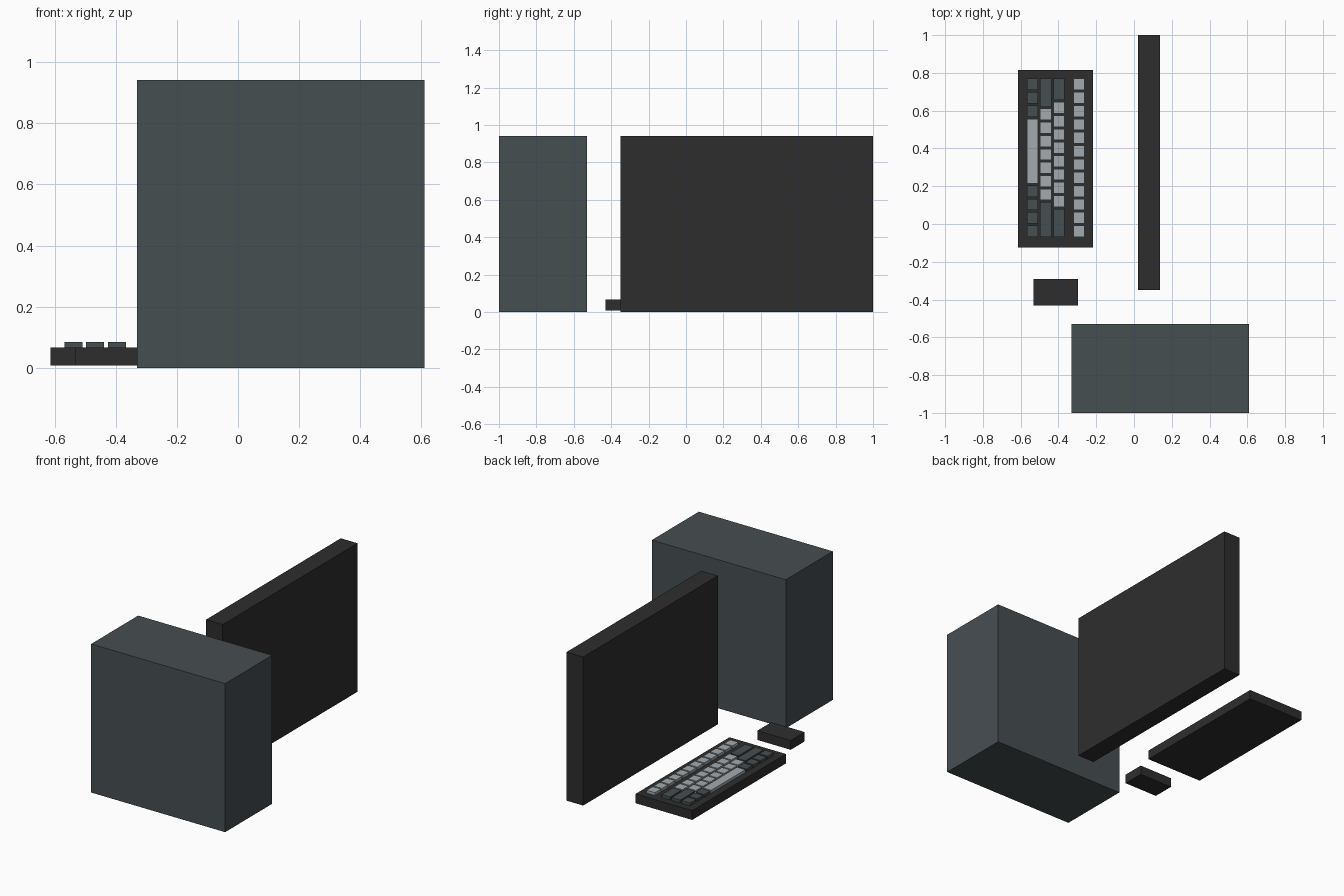
import bpy

cube = bpy.data.objects.get("Cube")
if cube:
    bpy.data.objects.remove(cube, do_unlink=True)


def material(name, color):
    m = bpy.data.materials.new(name)
    m.use_nodes = True
    m.diffuse_color = (*color, 1)
    m.node_tree.nodes["Principled BSDF"].inputs["Base Color"].default_value = (*color, 1)
    return m


slate = material("slate grey", (0.062, 0.077, 0.083))
black = material("soft black", (0.027, 0.027, 0.027))
pale = material("pale grey", (0.36, 0.40, 0.42))


def box(name, x, y, z, mat):
    """Box spanning the (low, high) ranges x, y and z."""
    spans = (x, y, z)
    bpy.ops.mesh.primitive_cube_add(size=1, location=[(a + b) / 2 for a, b in spans])
    ob = bpy.context.object
    ob.name = name
    ob.scale = [b - a for a, b in spans]
    bpy.ops.object.transform_apply(location=False, rotation=False, scale=True)
    ob.data.materials.append(mat)
    return ob


# Large pieces
box("computer_case", (-0.33, 0.61), (-1, -0.529), (0, 0.942), slate)
box("monitor", (0.021, 0.138), (-0.35, 1), (0, 0.942), black)

# Mouse and keyboard body
LOW, DECK, KEY_TOP = 0.008, 0.067, 0.085
box("mouse", (-0.531, -0.297), (-0.431, -0.291), (LOW, DECK), black)
box("keyboard_body", (-0.614, -0.217), (-0.125, 0.815), (LOW, DECK), black)

# Key rows: (key length in units, count, material), laid out along -y
rows = {
    "bottom": (-0.567, [(1, 3, slate), (5, 1, pale), (1, 4, slate)]),
    "lower": (-0.497, [(2.25, 1, slate), (1, 7, pale), (2.75, 1, slate)]),
    "middle": (-0.426, [(1.75, 1, slate), (1, 8, pale), (2.25, 1, slate)]),
    "number": (-0.321, [(1, 12, pale)]),
}
UNIT, GAP, WIDTH = 0.0706, 0.01, 0.059
for row, (x, groups) in rows.items():
    y, index = 0.774, 0
    for length, count, mat in groups:
        for _ in range(count):
            end = y - length * UNIT
            index += 1
            box(f"{row}_row_key_{index}", (x, x + WIDTH),
                (end + GAP / 2, y - GAP / 2), (DECK - 0.005, KEY_TOP), mat)
            y = end
